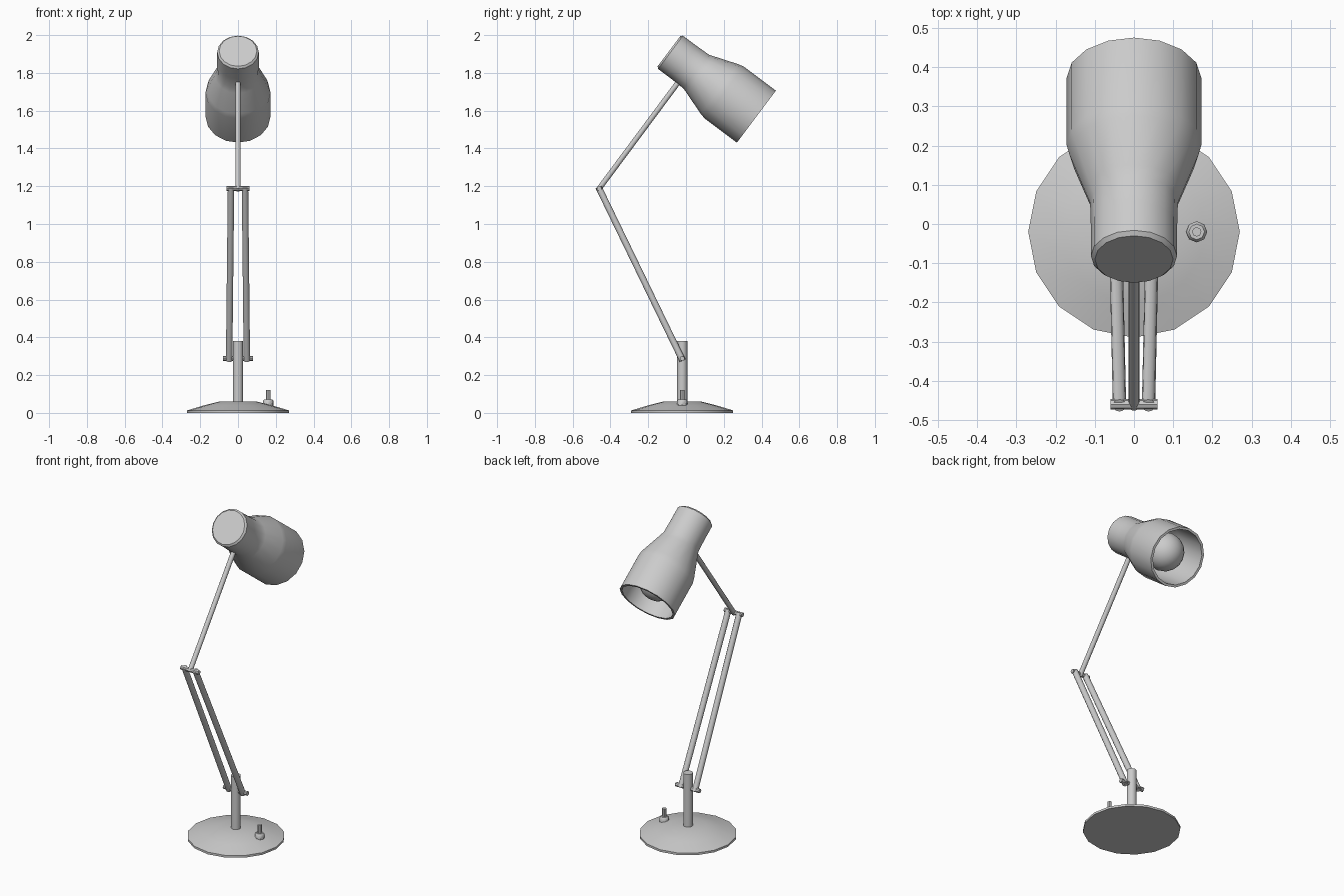
import bpy, bmesh, math
from mathutils import Vector

if "Cube" in bpy.data.objects:
    bpy.data.objects.remove(bpy.data.objects["Cube"])

PIVOT_Y = -0.02


def revolve(name, profile, origin, axis, sides=16, angle=40):
    """Spin (distance along axis, radius) points round an axis; radius 0 closes to a pole."""
    axis = Vector(axis).normalized()
    side = Vector((1, 0, 0)) if abs(axis.x) < 0.9 else Vector((0, 1, 0))
    side = (side - axis * side.dot(axis)).normalized()
    up = axis.cross(side)
    bm = bmesh.new()
    rings = []
    for t, r in profile:
        c = Vector(origin) + axis * t
        if r == 0:
            rings.append([bm.verts.new(c)])
        else:
            rings.append([bm.verts.new(c + r * (side * math.cos(a) + up * math.sin(a)))
                          for a in (2 * math.pi * i / sides for i in range(sides))])
    for a, b in zip(rings, rings[1:]):
        for i in range(sides):
            j = (i + 1) % sides
            quad = [a[i % len(a)], a[j % len(a)], b[j % len(b)], b[i % len(b)]]
            bm.faces.new(list(dict.fromkeys(quad)))
    bmesh.ops.recalc_face_normals(bm, faces=bm.faces)
    mesh = bpy.data.meshes.new(name)
    bm.to_mesh(mesh)
    bm.free()
    ob = bpy.data.objects.new(name, mesh)
    bpy.context.collection.objects.link(ob)
    bpy.ops.object.select_all(action='DESELECT')
    ob.select_set(True)
    bpy.context.view_layer.objects.active = ob
    bpy.ops.object.shade_smooth_by_angle(angle=math.radians(angle))
    return ob


def rod(name, start, end, r, sides=12):
    d = Vector(end) - Vector(start)
    return revolve(name, [(0, 0), (0, r), (d.length, r), (d.length, 0)], start, d, sides)


# Base, post and switch
up = (0, 0, 1)
revolve("base", [(0, 0), (0, 0.27), (0.013, 0.27), (0.04, 0.18), (0.06, 0.10), (0.06, 0)],
        (0, PIVOT_Y, 0), up)
rod("post", (0, PIVOT_Y, 0.05), (0, PIVOT_Y, 0.38), 0.027, 16)
revolve("switch", [(0.04, 0), (0.04, 0.027), (0.064, 0.027), (0.072, 0.02), (0.072, 0.012),
                   (0.12, 0.012), (0.12, 0)], (0.16, PIVOT_Y, 0), up, 8)

# Twin lower arms
for s, label in ((-1, "left"), (1, "right")):
    rod("lower_arm_" + label, (s * 0.047, -0.018, 0.277), (s * 0.037, -0.463, 1.195), 0.017)

# Hinge pins and upper arm
rod("lower_pin", (-0.08, PIVOT_Y, 0.288), (0.08, PIVOT_Y, 0.288), 0.013, 8)
rod("elbow_pin", (-0.06, -0.46, 1.188), (0.06, -0.46, 1.188), 0.013, 8)
rod("upper_arm", (0, -0.465, 1.18), (0, -0.03, 1.765), 0.014)

# Hollow lamp shade
head = (0, -0.09, 1.915)
aim = (0, 0.8, -0.6)
revolve("shade", [(0, 0), (0, 0.100), (0.010, 0.110), (0.10, 0.110), (0.18, 0.112),
                  (0.21, 0.122), (0.335, 0.165), (0.365, 0.172), (0.578, 0.172),
                  (0.578, 0.158), (0.36, 0.155), (0.21, 0.108), (0.18, 0.098),
                  (0.05, 0.098), (0.05, 0)], head, aim)

# Bulb with neck
R, C = 0.11, 0.44
arc = [math.radians(a) for a in range(150, 0, -15)]
bulb = [(0.05, 0), (0.05, 0.05), (0.25, 0.05)]
bulb += [(C + R * math.cos(a), R * math.sin(a)) for a in arc] + [(C + R, 0)]
revolve("bulb", bulb, head, aim)
